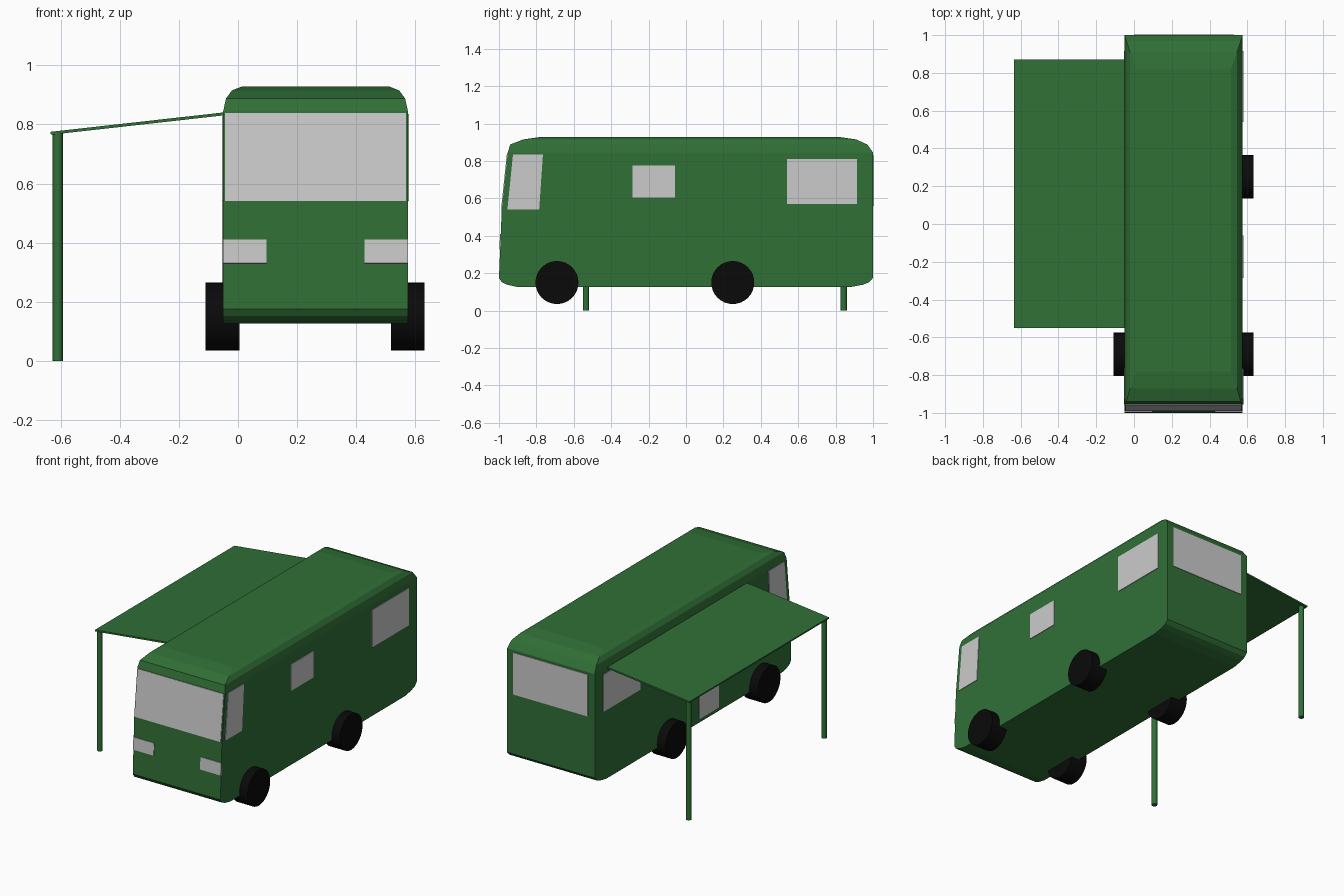
import bpy, bmesh, math
from mathutils import Vector

if "Cube" in bpy.data.objects:
    bpy.data.objects.remove(bpy.data.objects["Cube"])


def material(name, color):
    m = bpy.data.materials.new(name)
    m.diffuse_color = color
    m.use_nodes = True
    m.node_tree.nodes["Principled BSDF"].inputs["Base Color"].default_value = m.diffuse_color
    return m


GREEN = material("green_paint", (0.03, 0.16, 0.037, 1))
BLACK = material("black_rubber", (0.003, 0.003, 0.003, 1))
LEFT, RIGHT = -0.05, 0.575          # body side planes
MID = (LEFT + RIGHT) / 2


def mesh_object(name, verts, faces, mat=None):
    me = bpy.data.meshes.new(name)
    me.from_pydata(verts, [], faces)
    bm = bmesh.new()
    bm.from_mesh(me)
    bmesh.ops.recalc_face_normals(bm, faces=bm.faces)
    bm.to_mesh(me)
    bm.free()
    ob = bpy.data.objects.new(name, me)
    bpy.context.collection.objects.link(ob)
    if mat:
        me.materials.append(mat)
    return ob


def panel(name, corners, thickness=0.008, mat=None):
    """Thin plate centred on a four-cornered outline."""
    ob = mesh_object(name, corners, [(0, 1, 2, 3)], mat)
    mod = ob.modifiers.new("thickness", 'SOLIDIFY')
    mod.thickness = thickness
    mod.offset = 0
    return ob


def cylinder(name, radius, depth, loc, rot=(0, 0, 0), sides=32, mat=None):
    bpy.ops.mesh.primitive_cylinder_add(vertices=sides, radius=radius, depth=depth,
                                        location=loc, rotation=rot)
    ob = bpy.context.object
    ob.name = name
    ob.data.materials.append(mat)
    bpy.ops.object.shade_smooth_by_angle(angle=math.radians(40))
    return ob


# Body: stacked rectangles (height, front y, back y, half width)
levels = [(0.126, -0.90, 0.88, 0.3125), (0.138, -0.955, 0.945, 0.3125),
          (0.152, -0.985, 0.98, 0.3125), (0.175, -1.0, 1.0, 0.3125),
          (0.54, -0.985, 1.0, 0.3125), (0.845, -0.953, 1.0, 0.3125),
          (0.888, -0.94, 0.97, 0.303), (0.915, -0.87, 0.91, 0.283),
          (0.928, -0.78, 0.82, 0.25)]
verts, faces = [], []
for z, yf, yb, w in levels:
    verts += [(MID - w, yf, z), (MID + w, yf, z), (MID + w, yb, z), (MID - w, yb, z)]
for i in range(len(levels) - 1):
    for j in range(4):
        k = (j + 1) % 4
        faces.append((4 * i + j, 4 * i + k, 4 * i + 4 + k, 4 * i + 4 + j))
top = 4 * (len(levels) - 1)
faces += [(3, 2, 1, 0), (top, top + 1, top + 2, top + 3)]
mesh_object("van_body", verts, faces, GREEN)


# Windows on both sides, given as (y, z) outlines
def rect(y0, y1, z0, z1):
    return [(y0, z0), (y1, z0), (y1, z1), (y0, z1)]


cab = [(-0.955, 0.54), (-0.785, 0.54), (-0.765, 0.835), (-0.925, 0.835)]
rear = rect(0.54, 0.915, 0.57, 0.81)
for side, x in (("left", LEFT), ("right", RIGHT)):
    panel(side + "_cab_window", [(x, y, z) for y, z in cab])
    panel(side + "_rear_window", [(x, y, z) for y, z in rear])
panel("right_middle_window", [(RIGHT, y, z) for y, z in rect(-0.285, -0.06, 0.605, 0.775)])
panel("side_door", [(LEFT, y, z) for y, z in rect(-0.26, -0.06, 0.15, 0.775)])


# Panels lying on the slanted front
def front_y(z):
    if z < 0.54:
        return -1.0 + 0.015 * (z - 0.175) / 0.365
    return -0.985 + 0.032 * (z - 0.54) / 0.305


def front_panel(name, x0, x1, z0, z1):
    panel(name, [(x, front_y(z), z) for x, z in ((x0, z0), (x1, z0), (x1, z1), (x0, z1))])


front_panel("windscreen", -0.044, 0.568, 0.54, 0.838)
front_panel("left_headlight", LEFT, 0.097, 0.33, 0.41)
front_panel("right_headlight", 0.428, RIGHT, 0.33, 0.41)
panel("back_window", [(x, 1.0, z) for x, z in
                      ((0.0, 0.56), (0.53, 0.56), (0.53, 0.83), (0.0, 0.83))])

# Wheels
for end, y in (("front", -0.69), ("back", 0.25)):
    for side, x in (("left", -0.0525), ("right", 0.575)):
        cylinder(f"{end}_{side}_wheel", 0.115, 0.114, (x, y, 0.15),
                 (0, math.pi / 2, 0), 32, BLACK)

# Awning with two poles
panel("awning", [(LEFT + 0.005, -0.55, 0.836), (LEFT + 0.005, 0.87, 0.836),
                 (-0.634, 0.87, 0.77), (-0.634, -0.55, 0.77)], 0.01, GREEN)
for end, y in (("front", -0.535), ("back", 0.843)):
    cylinder(end + "_awning_pole", 0.017, 0.77, (-0.61, y, 0.385), sides=16, mat=GREEN)
